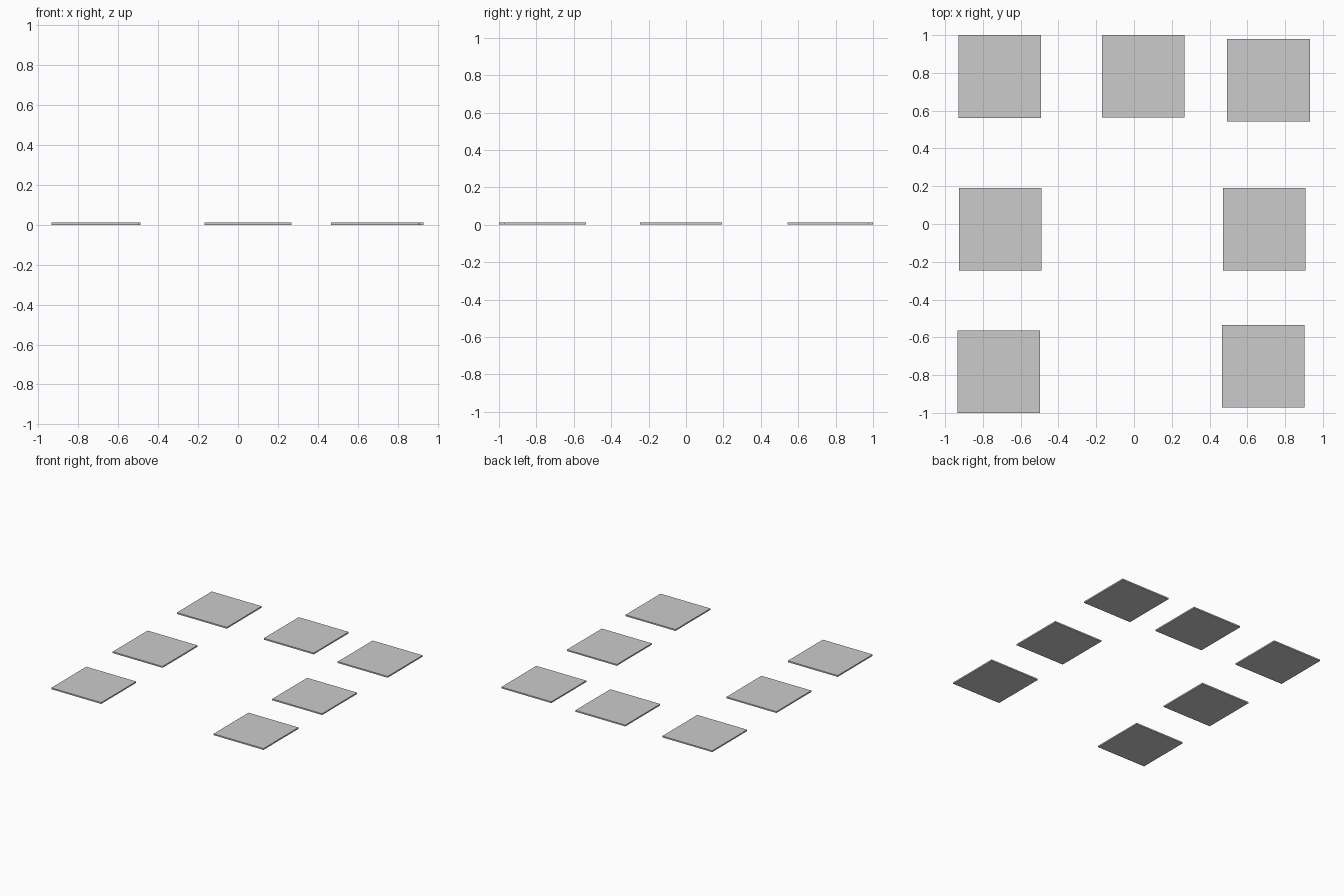
import bpy

if "Cube" in bpy.data.objects:
    bpy.data.objects.remove(bpy.data.objects["Cube"])

SIZE, THICK = 0.437, 0.011

# Thin square paving slabs: name -> centre (x, y)
slabs = {
    "slab_back_left": (-0.711, 0.781),
    "slab_back_middle": (0.05, 0.7815),
    "slab_back_right": (0.712, 0.761),
    "slab_middle_left": (-0.707, -0.027),
    "slab_middle_right": (0.69, -0.027),
    "slab_front_left": (-0.716, -0.7815),
    "slab_front_right": (0.685, -0.753),
}


def add_slab(name, x, y):
    bpy.ops.mesh.primitive_cube_add(size=1, location=(x, y, THICK / 2))
    slab = bpy.context.object
    slab.name = name
    slab.scale = (SIZE, SIZE, THICK)
    bpy.ops.object.transform_apply(location=False, rotation=False, scale=True)


for name, (x, y) in slabs.items():
    add_slab(name, x, y)
